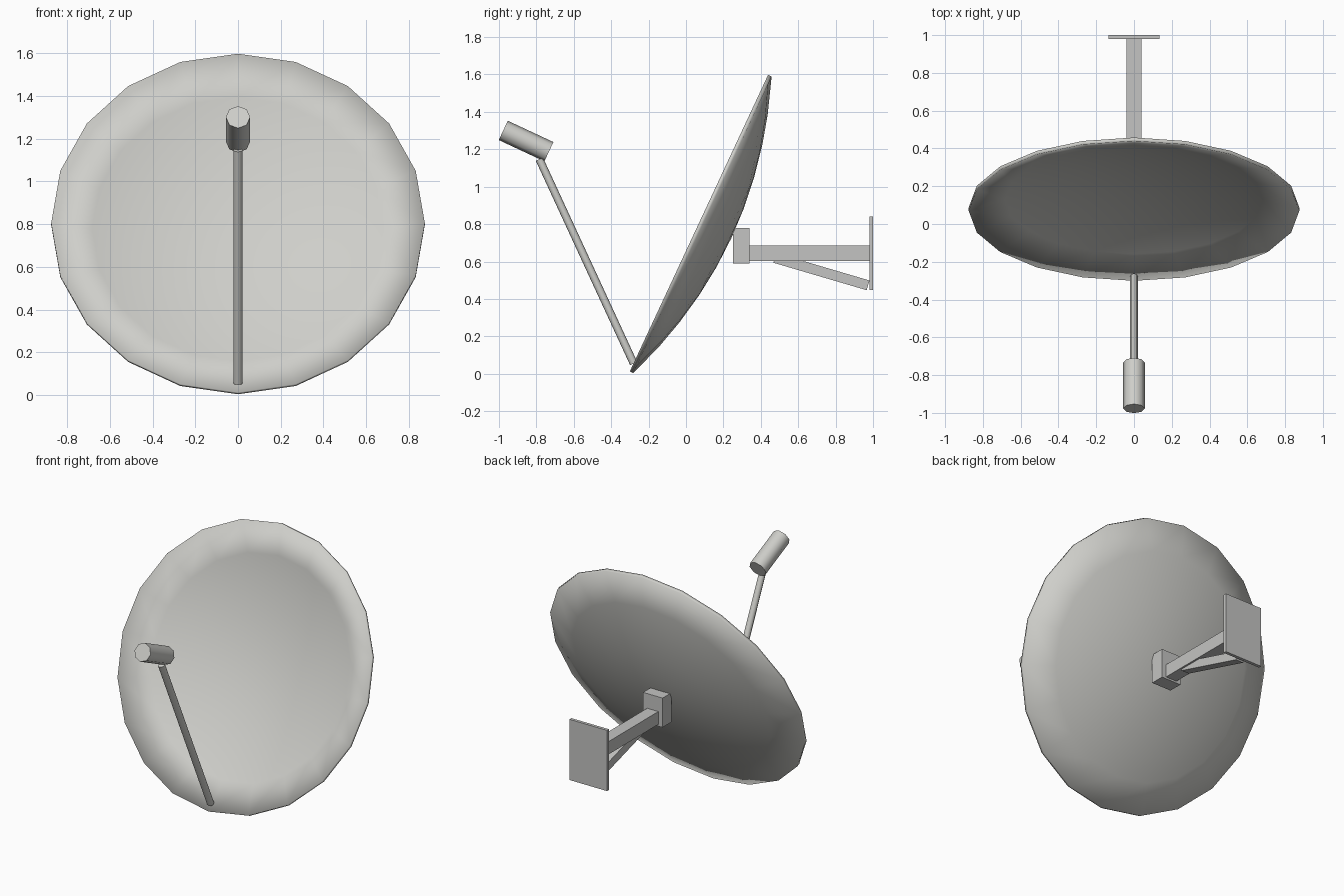
import bpy, bmesh, math
from mathutils import Vector, Matrix

if "Cube" in bpy.data.objects:
    bpy.data.objects.remove(bpy.data.objects["Cube"])


def material(name, rgb):
    m = bpy.data.materials.new(name)
    m.diffuse_color = (*rgb, 1)
    m.use_nodes = True
    m.node_tree.nodes["Principled BSDF"].inputs["Base Color"].default_value = m.diffuse_color
    return m


LIGHT = material("light grey", (0.62, 0.62, 0.59))
STEEL = material("mount grey", (0.55, 0.55, 0.54))


def finish(name, bm, mat, smooth=False):
    bmesh.ops.recalc_face_normals(bm, faces=bm.faces)
    for f in bm.faces:
        f.smooth = smooth
    me = bpy.data.meshes.new(name)
    bm.to_mesh(me)
    bm.free()
    me.materials.append(mat)
    ob = bpy.data.objects.new(name, me)
    bpy.context.collection.objects.link(ob)
    return ob


def box(name, lo, hi, mat):
    lo, hi = Vector(lo), Vector(hi)
    bm = bmesh.new()
    bmesh.ops.create_cube(bm, size=1, matrix=Matrix.Translation((lo + hi) / 2)
                          @ Matrix.Diagonal((*(hi - lo), 1)))
    return finish(name, bm, mat)


def rod(name, a, b, radius, sides, mat):
    a, b = Vector(a), Vector(b)
    d = b - a
    # turn about x only, so a corner points straight up
    turn = Matrix.Rotation(math.atan2(-d.y, d.z), 4, 'X')
    bm = bmesh.new()
    bmesh.ops.create_cone(bm, cap_ends=True, segments=sides, radius1=radius,
                          radius2=radius, depth=d.length,
                          matrix=Matrix.Translation((a + b) / 2) @ turn)
    ob = finish(name, bm, mat, True)
    for p in ob.data.polygons:          # caps stay flat
        p.use_smooth = len(p.vertices) == 4
    for e in ob.data.edges:             # crisp cap rims
        za, zb = (ob.data.vertices[i].co.dot(d) for i in e.vertices)
        e.use_edge_sharp = abs(za - zb) < 1e-4
    return ob


# dish: a shallow parabolic bowl with a thin shell, tilted back 25 degrees
R, DEPTH, THICK, SEG = 0.875, 0.17, 0.021, 20
fractions = [0.2, 0.4, 0.6, 0.78, 1.0]
bm = bmesh.new()
outer = [(f * R, DEPTH * (f * f - 1)) for f in fractions]
inner = [(r, z + THICK) for r, z in reversed(outer)]
rings = []
for r, z in outer + inner:
    rings.append([bm.verts.new((r * math.cos(2 * math.pi * i / SEG),
                                r * math.sin(2 * math.pi * i / SEG), z))
                  for i in range(SEG)])
for p, q in zip(rings, rings[1:]):
    for i in range(SEG):
        j = (i + 1) % SEG
        bm.faces.new((p[i], p[j], q[j], q[i]))
for ring, z in ((rings[0], -DEPTH), (rings[-1], THICK - DEPTH)):
    c = bm.verts.new((0, 0, z))
    for i in range(SEG):
        bm.faces.new((ring[i], ring[(i + 1) % SEG], c))
bm.transform(Matrix.Translation((0, 0.088, 0.796)) @ Matrix.Rotation(math.radians(65), 4, 'X'))
finish("dish", bm, LIGHT, True)

# receiver and its boom
rod("receiver_boom", (0, -0.28, 0.055), (0, -0.784, 1.147), 0.021, 8, LIGHT)
rod("receiver_head", (0, -0.733, 1.187), (0, -0.977, 1.301), 0.057, 8, LIGHT)

# wall mount behind the dish
box("dish_bracket", (-0.07, 0.25, 0.59), (0.07, 0.34, 0.78), STEEL)
box("mount_arm", (-0.04, 0.335, 0.602), (0.04, 0.985, 0.685), STEEL)
box("wall_plate", (-0.135, 0.98, 0.447), (0.135, 1.0, 0.84), STEEL)

# slanted brace under the arm
brace = box("mount_brace", (-0.028, -0.26, -0.027), (0.028, 0.26, 0.027), STEEL)
brace.data.transform(Matrix.Translation((0, 0.724, 0.546))
                     @ Matrix.Rotation(math.radians(-16.4), 4, 'X'))
